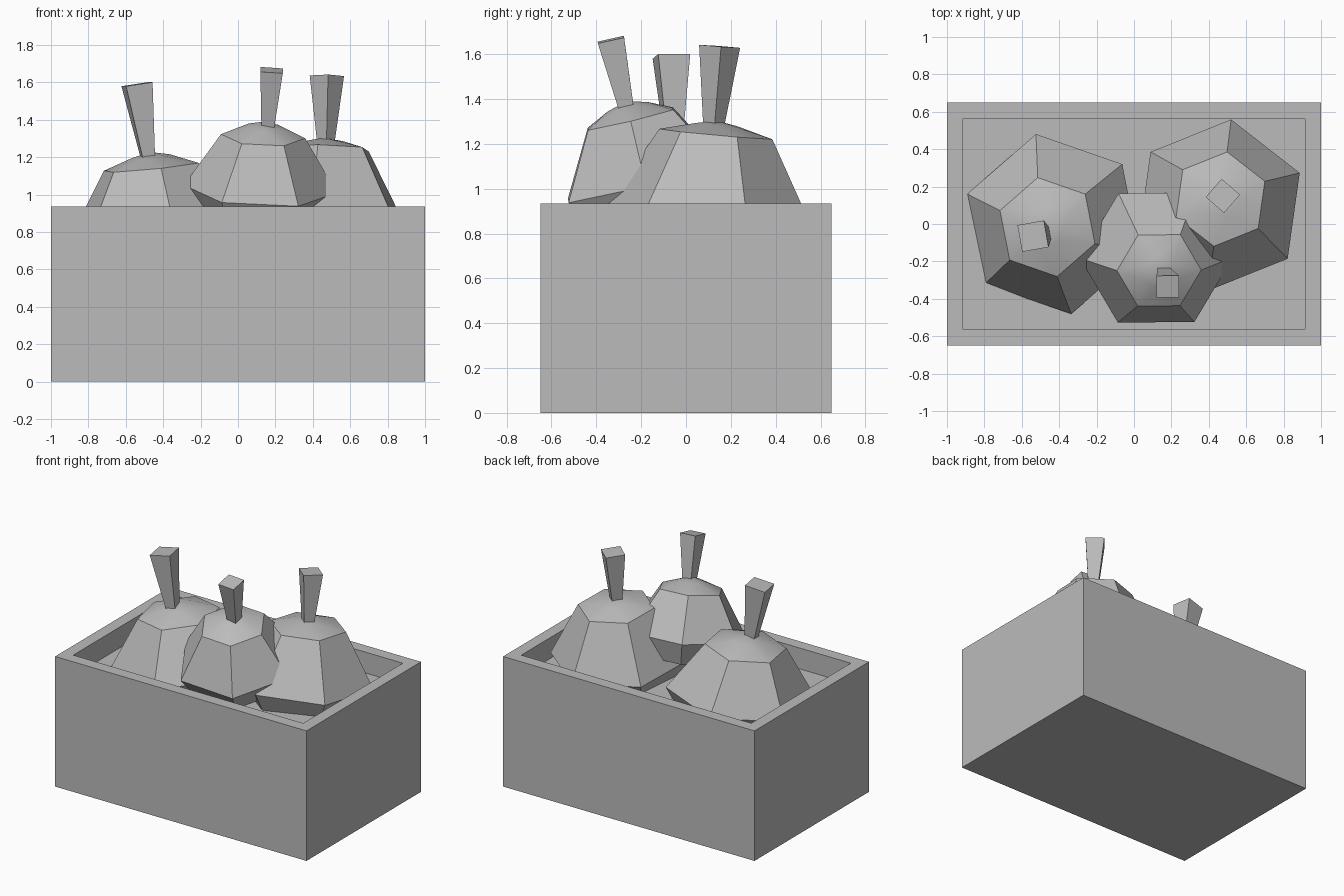
import bpy, bmesh
from math import cos, sin, radians, sqrt
from mathutils import Vector, Matrix

cube = bpy.data.objects.get("Cube")
if cube:
    bpy.data.objects.remove(cube, do_unlink=True)

grey = bpy.data.materials.new("plain_grey")
grey.use_nodes = True
grey.diffuse_color = (0.5, 0.5, 0.5, 1)
grey.node_tree.nodes["Principled BSDF"].inputs["Base Color"].default_value = (0.5, 0.5, 0.5, 1)


def finish(bm, name, smooth=False):
    bmesh.ops.recalc_face_normals(bm, faces=bm.faces)
    mesh = bpy.data.meshes.new(name)
    bm.to_mesh(mesh)
    bm.free()
    mesh.materials.append(grey)
    obj = bpy.data.objects.new(name, mesh)
    bpy.context.collection.objects.link(obj)
    if smooth:
        bpy.ops.object.select_all(action="DESELECT")
        obj.select_set(True)
        bpy.context.view_layer.objects.active = obj
        bpy.ops.object.shade_smooth_by_angle(angle=radians(30))
    return obj


def ring(bm, sides, radius, z, phase):
    return [bm.verts.new((radius * cos(radians(phase + i * 360 / sides)),
                          radius * sin(radians(phase + i * 360 / sides)), z))
            for i in range(sides)]


def bridge(bm, low, high):
    n = len(low)
    for i in range(n):
        bm.faces.new((low[i], low[(i + 1) % n], high[(i + 1) % n], high[i]))


def place(bm, start, axis):
    turn = Vector((0, 0, 1)).rotation_difference(Vector(axis)).to_matrix().to_4x4()
    bm.transform(Matrix.Translation(start) @ turn)


# Crate: solid block with a shallow recess in the top
def crate(size, wall, height, depth):
    bm = bmesh.new()
    bmesh.ops.create_cube(bm, size=1)
    bm.transform(Matrix.Translation((0, 0, height / 2)) @ Matrix.Diagonal((*size, height, 1)))
    top = max(bm.faces, key=lambda f: f.calc_center_median().z)
    bmesh.ops.inset_region(bm, faces=[top], thickness=wall)
    floor = bmesh.ops.extrude_face_region(bm, geom=[top])
    verts = [v for v in floor["geom"] if isinstance(v, bmesh.types.BMVert)]
    bmesh.ops.translate(bm, verts=verts, vec=(0, 0, -depth))
    if top.is_valid:
        bm.faces.remove(top)
    finish(bm, "crate")


# Squash body: six-sided bell with a star-shaped crown
def body(name, centre, axis, radius, shoulder, rise, phase):
    bm = bmesh.new()
    base = ring(bm, 6, radius * 0.8, -0.15, phase)
    belly = ring(bm, 6, radius, 0, phase)
    top = ring(bm, 6, radius * 0.55, shoulder, phase)
    star = ring(bm, 6, radius * 0.22, shoulder + rise * 0.7, phase + 30)
    apex = bm.verts.new((0, 0, shoulder + rise))
    bm.faces.new(base)
    bridge(bm, base, belly)
    bridge(bm, belly, top)
    for i in range(6):
        j = (i + 1) % 6
        bm.faces.new((top[i], top[j], star[i]))
        bm.faces.new((top[j], star[j], star[i]))
        bm.faces.new((star[i], star[j], apex))
    place(bm, centre, axis)
    finish(bm, name, smooth=True)


# Stem: square bar that flares towards its tip
def stem(name, foot, tip, width, phase):
    axis = Vector(tip) - Vector(foot)
    bm = bmesh.new()
    low = ring(bm, 4, 0.065 / sqrt(2), -0.03, phase)
    high = ring(bm, 4, width / sqrt(2), axis.length, phase)
    bm.faces.new(low)
    bm.faces.new(high)
    bridge(bm, low, high)
    place(bm, foot, axis)
    finish(bm, name)


crate((2, 1.3), 0.12, 0.935, 0.15)

body("right_squash", (-0.43, 0, 0.82), (-0.1, -0.05, 1), 0.49, 0.33, 0.08, 41)
stem("right_stem", (-0.485, -0.055, 1.22), (-0.54, -0.065, 1.59), 0.145, 55)

body("left_squash", (0.455, 0.1, 0.875), (0.02, 0.09, 1), 0.465, 0.37, 0.06, 22)
stem("left_stem", (0.47, 0.125, 1.3), (0.475, 0.15, 1.635), 0.13, 4)

body("middle_squash", (0.12, -0.18, 1.03), (0.05, -0.24, 1), 0.41, 0.29, 0.08, 0)
stem("middle_stem", (0.16, -0.27, 1.375), (0.18, -0.335, 1.665), 0.12, 45)
